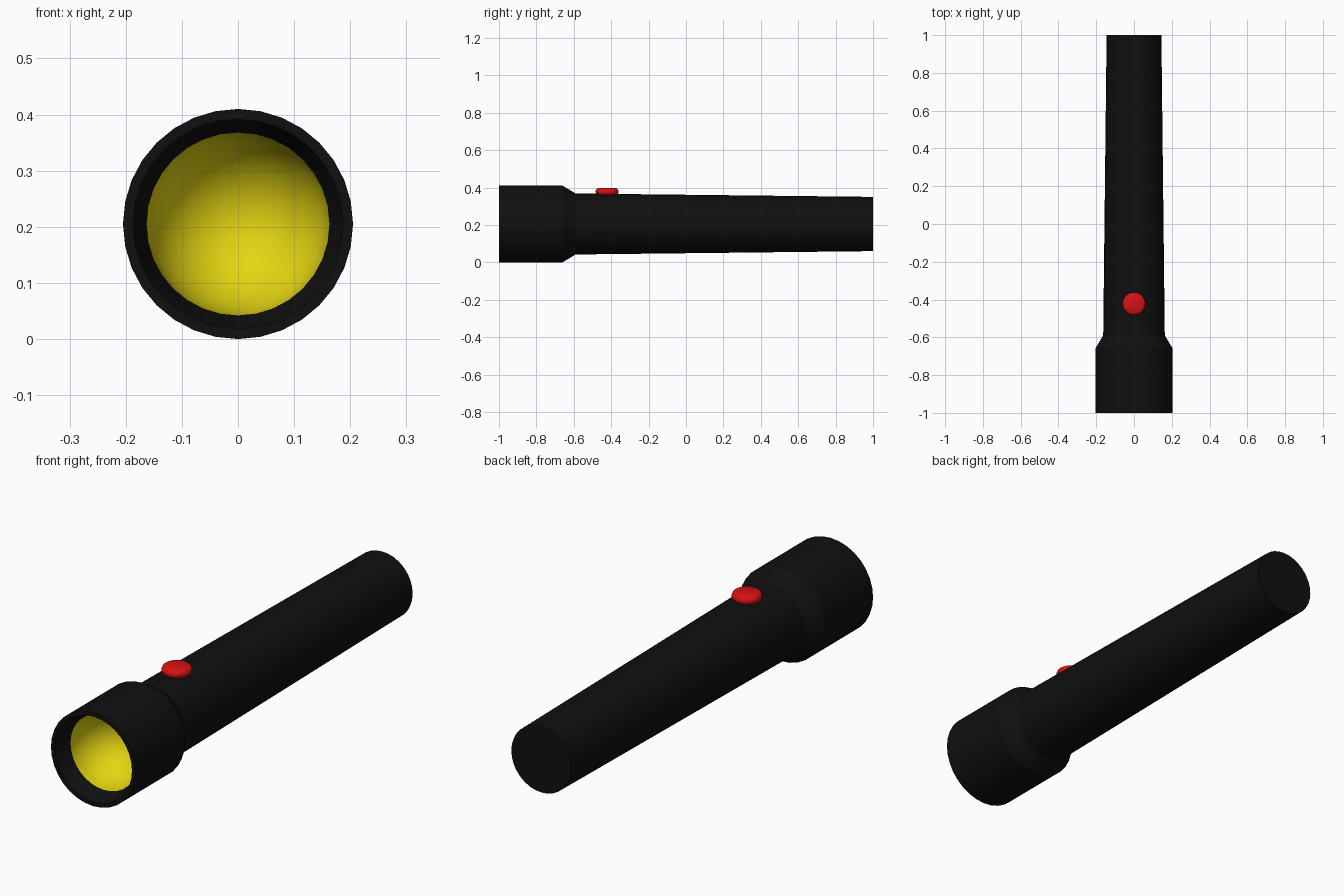
import bpy
import bmesh
import math
from mathutils import Matrix, Vector

cube = bpy.data.objects.get("Cube")
if cube:
    bpy.data.objects.remove(cube, do_unlink=True)

AXIS_Z = 0.205
SIDES = 32


def material(name, rgb, rough=0.6):
    mat = bpy.data.materials.new(name)
    mat.use_nodes = True
    color = (*rgb, 1.0)
    mat.diffuse_color = color
    shader = mat.node_tree.nodes["Principled BSDF"]
    shader.inputs["Base Color"].default_value = color
    shader.inputs["Roughness"].default_value = rough
    return mat


def lathe(name, profile, mat, place, angle=30):
    """Turn (radius, height) points around z, then move the result into place."""
    bm = bmesh.new()
    verts = [bm.verts.new((r, 0, h)) for r, h in profile]
    edges = [bm.edges.new(pair) for pair in zip(verts, verts[1:])]
    bmesh.ops.spin(bm, geom=verts + edges, cent=(0, 0, 0), axis=(0, 0, 1),
                   angle=math.tau, steps=SIDES, use_merge=True)
    bmesh.ops.remove_doubles(bm, verts=bm.verts, dist=1e-5)
    bm.transform(place)
    bmesh.ops.recalc_face_normals(bm, faces=bm.faces)
    mesh = bpy.data.meshes.new(name)
    bm.to_mesh(mesh)
    bm.free()
    mesh.materials.append(mat)
    obj = bpy.data.objects.new(name, mesh)
    bpy.context.collection.objects.link(obj)
    bpy.ops.object.select_all(action="DESELECT")
    obj.select_set(True)
    bpy.context.view_layer.objects.active = obj
    bpy.ops.object.shade_smooth_by_angle(angle=math.radians(angle))
    return obj


black = material("black_plastic", (0.005, 0.005, 0.005))
yellow = material("yellow_reflector", (0.78, 0.67, 0.006))
red = material("red_button", (0.70, 0.006, 0.007))

# Profile heights run along the body, from the open head to the tail
along_y = Matrix.Translation((0, 0, AXIS_Z)) @ Matrix.Rotation(-math.pi / 2, 4, "X")

# Casing: sloped inner lip, wide head, shoulder, tapered handle, closed tail
lathe("casing", [
    (0.163, -0.925), (0.187, -1.0), (0.205, -1.0), (0.205, -0.66),
    (0.163, -0.59), (0.145, 1.0), (0, 1.0),
], black, along_y, angle=25)

# Reflector: hollow bowl behind the lip
BOWL_R, BOWL_DEPTH, RINGS = 0.163, 0.19, 12
bowl = []
for i in range(RINGS + 1):
    t = i / RINGS * math.pi / 2
    bowl.append((BOWL_R * math.cos(t), -0.925 + BOWL_DEPTH * math.sin(t)))
bowl[-1] = (0, bowl[-1][1])
reflector = lathe("reflector", bowl, yellow, along_y, angle=60)
# The bowl is seen from inside, so its faces look toward the opening
middle = Vector((0, -0.925, AXIS_Z))
face = reflector.data.polygons[0]
if face.normal.dot(middle - face.center) < 0:
    reflector.data.flip_normals()

# Switch: flat round button with softened rims
lathe("switch_button", [
    (0, -0.019), (0.048, -0.019), (0.057, -0.013), (0.061, -0.004),
    (0.061, 0.004), (0.057, 0.013), (0.048, 0.019), (0, 0.019),
], red, Matrix.Translation((0, -0.422, 0.378)), angle=50)
